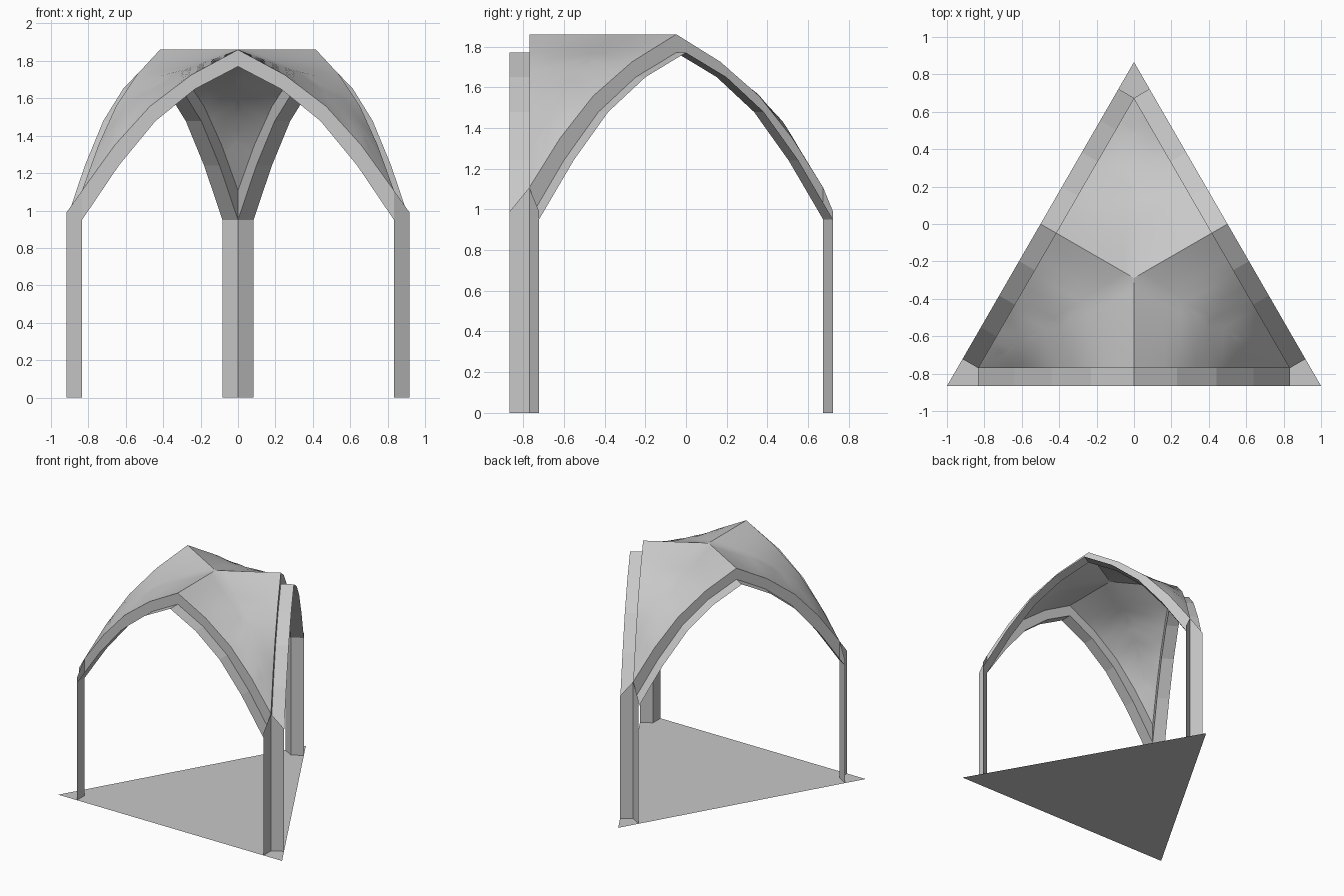
import bpy, bmesh, math
from mathutils import Vector, Matrix

if "Cube" in bpy.data.objects:
    bpy.data.objects.remove(bpy.data.objects["Cube"], do_unlink=True)

grey = bpy.data.materials.new("plain grey")
grey.diffuse_color = (0.58, 0.58, 0.58, 1)
grey.use_nodes = True
grey.node_tree.nodes["Principled BSDF"].inputs["Base Color"].default_value = (0.58, 0.58, 0.58, 1)

APOTHEM = 1 / math.sqrt(3)            # centre of the triangle to a side
CY = -math.sqrt(3) / 2 + APOTHEM      # y of the triangle's centre
RIM = 0.096                           # width of the arch band
INNER = APOTHEM - RIM                 # centre to the inner arch plane
HALF = INNER * math.sqrt(3)           # half span of each arch

# Half-arch profiles: (fraction from springing to crown, height)
LOWER = [(0, 0.95), (0.235, 1.24), (0.47, 1.478), (0.725, 1.65), (1, 1.77)]
UPPER = [(0, 1.107), (0.21, 1.35), (0.435, 1.557), (0.70, 1.725), (1, 1.86)]
# Diagonal of the vault from corner to centre
GROIN = [(0, 1.107), (0.12, 1.295), (0.20, 1.425), (0.35, 1.58), (0.6, 1.74), (1, 1.86)]


def linear(points, u):
    for (a, za), (b, zb) in zip(points, points[1:]):
        if u <= b:
            return za + (zb - za) * (u - a) / (b - a)
    return points[-1][1]


def groin_slope(u):
    return (linear(GROIN, min(1, u + .06)) - linear(GROIN, max(0, u - .06))) / 0.12


def add_grid(bm, rows, facing):
    """Skin rows of points, with normals turned towards a direction."""
    verts = [[bm.verts.new(p) for p in row] for row in rows]
    for r0, r1 in zip(verts, verts[1:]):
        for i in range(len(r0) - 1):
            face = bm.faces.new((r0[i], r0[i + 1], r1[i + 1], r1[i]))
            face.normal_update()
            if face.normal.dot(facing) < 0:
                face.normal_flip()


def make_part(name, builder, smooth=False):
    """Build a half bay, mirrored and turned to all three sides."""
    bm = bmesh.new()
    for k in range(3):
        turn = Matrix.Translation((0, CY, 0)) @ Matrix.Rotation(k * math.tau / 3, 4, 'Z')
        for sign in (-1, 1):
            rows, facing = builder()
            place = turn @ Matrix.Diagonal((sign, 1, 1, 1))
            add_grid(bm, [[place @ Vector(p) for p in row] for row in rows],
                     place.to_3x3() @ Vector(facing))
    bmesh.ops.remove_doubles(bm, verts=bm.verts, dist=0.0005)
    return finish(name, bm, smooth)


def finish(name, bm, smooth=False):
    mesh = bpy.data.meshes.new(name)
    bm.to_mesh(mesh)
    bm.free()
    mesh.materials.append(grey)
    obj = bpy.data.objects.new(name, mesh)
    bpy.context.collection.objects.link(obj)
    if smooth:
        bpy.ops.object.select_all(action='DESELECT')
        obj.select_set(True)
        bpy.context.view_layer.objects.active = obj
        bpy.ops.object.shade_smooth_by_angle(angle=math.radians(30))
    return obj


# Each builder describes the +x half of the front bay
def pier_half():
    return [[(HALF, -APOTHEM, 0), (HALF, -INNER, 0)],
            [(HALF, -APOTHEM, 0.99), (HALF, -INNER, 1.107)]], (-1, 0, 0)


def band_half():
    return [[(HALF * (1 - u), -d, z) for u, z in LOWER] for d in (INNER, APOTHEM)], (0, 0, 1)


def fascia_half():
    return [[(HALF * (1 - u), -INNER, z) for u, z in prof] for prof in (LOWER, UPPER)], (0, -1, 0)


def vault_half():
    rows = []
    for u in (0, .06, .12, .165, .21, .28, .35, .435, .52, .6, .7, .8, .9, 1):
        f, rise = linear(UPPER, u), linear(GROIN, u) - linear(UPPER, u)
        # the bulge meets the neighbouring half smoothly on the diagonal
        s = 0.25 * u * groin_slope(u) * (1 - u ** 3)
        row = []
        for j in range(9):
            v = j / 8
            z = f + (2 * rise - s) * v + (s - rise) * v * v
            row.append((HALF * (1 - u), -INNER + INNER * u * v, z))
        rows.append(row)
    return rows, (0, 0, 1)


make_part("corner_piers", pier_half)
make_part("arch_bands", band_half)
make_part("arch_fascias", fascia_half)
make_part("vault", vault_half, smooth=True)

# Triangular floor
bm = bmesh.new()
h = math.sqrt(3) / 2
bm.faces.new([bm.verts.new(p) for p in ((-1, -h, 0), (1, -h, 0), (0, h, 0))])
finish("floor", bm)
